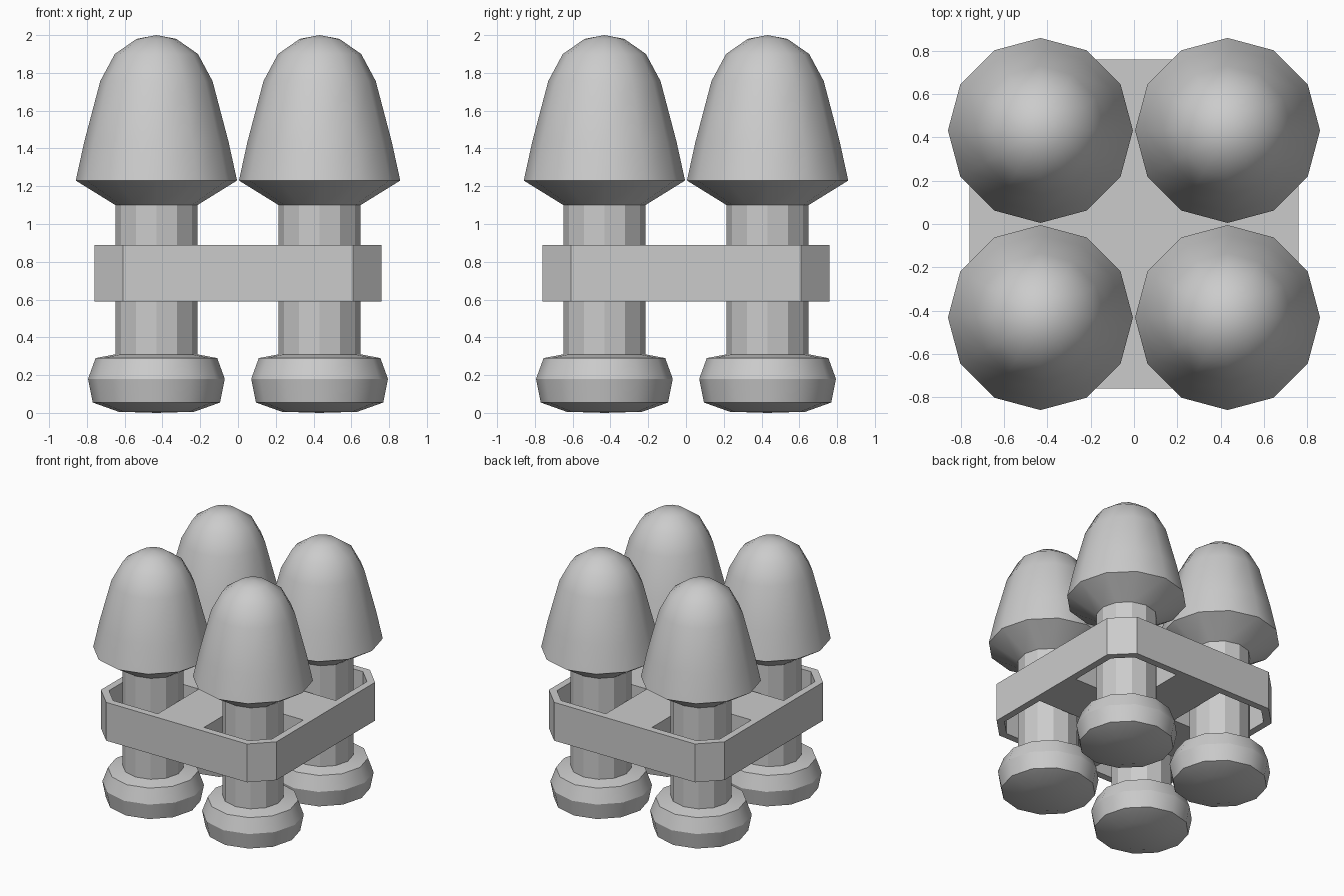
import bpy, bmesh, math

if "Cube" in bpy.data.objects:
    bpy.data.objects.remove(bpy.data.objects["Cube"])

C = 0.432      # post centre offset on both axes
SIDES = 12


def lathe(name, profile, x, y):
    """Revolve (radius, z) points, listed bottom to top, into a 12-sided solid."""
    bm = bmesh.new()
    rings = []
    for r, z in profile:
        if r == 0:
            rings.append([bm.verts.new((0, 0, z))] * SIDES)
        else:
            rings.append([bm.verts.new((r * math.cos(i * math.tau / SIDES),
                                        r * math.sin(i * math.tau / SIDES), z))
                          for i in range(SIDES)])
    for a, b in zip(rings, rings[1:]):
        for i in range(SIDES):
            j = (i + 1) % SIDES
            bm.faces.new(list(dict.fromkeys((a[i], a[j], b[j], b[i]))))
    bmesh.ops.recalc_face_normals(bm, faces=bm.faces)
    mesh = bpy.data.meshes.new(name)
    bm.to_mesh(mesh)
    bm.free()
    obj = bpy.data.objects.new(name, mesh)
    obj.location = (x, y, 0)
    bpy.context.collection.objects.link(obj)
    bpy.ops.object.select_all(action='DESELECT')
    obj.select_set(True)
    bpy.context.view_layer.objects.active = obj
    bpy.ops.object.shade_smooth_by_angle(angle=math.radians(29.7))


cap = [(0.215, 1.10), (0.427, 1.23), (0.382, 1.435), (0.297, 1.757),
       (0.22, 1.90), (0.105, 1.98), (0, 2.0)]
stem = [(0.217, 0.30), (0.217, 1.10)]
foot = [(0, 0), (0.20, 0.006), (0.337, 0.055), (0.362, 0.18),
        (0.322, 0.29), (0.217, 0.31)]

# Four posts, each one continuous foot, stem and cap
for label, sx, sy in (("front_left", -1, -1), ("front_right", 1, -1),
                      ("back_left", -1, 1), ("back_right", 1, 1)):
    lathe("post_" + label, foot + stem[1:] + cap[1:], sx * C, sy * C)

# Frame: chamfered square plate with a chamfered hole round each post
curve = bpy.data.curves.new("frame", 'CURVE')
curve.dimensions = '2D'
curve.fill_mode = 'BOTH'
curve.extrude = 0.15


def outline(points):
    spline = curve.splines.new('POLY')
    spline.points.add(len(points) - 1)
    for p, (x, y) in zip(spline.points, points):
        p.co = (x, y, 0, 1)
    spline.use_cyclic_u = True


E, K = 0.76, 0.61
outline([(K, -E), (E, -K), (E, K), (K, E), (-K, E), (-E, K), (-E, -K), (-K, -E)])
for sx in (-1, 1):
    for sy in (-1, 1):
        outline([(sx * x, sy * y) for x, y in
                 ((0.2, 0.2), (0.706, 0.2), (0.706, 0.587), (0.587, 0.706), (0.2, 0.706))])

frame = bpy.data.objects.new("frame", curve)
frame.location.z = 0.74
bpy.context.collection.objects.link(frame)
bpy.ops.object.select_all(action='DESELECT')
frame.select_set(True)
bpy.context.view_layer.objects.active = frame
bpy.ops.object.convert(target='MESH')

# Weld the frame's walls to its faces
frame = bpy.context.object
bm = bmesh.new()
bm.from_mesh(frame.data)
bmesh.ops.remove_doubles(bm, verts=bm.verts, dist=0.0005)
bmesh.ops.recalc_face_normals(bm, faces=bm.faces)
for f in bm.faces:
    f.smooth = False
bmesh.ops.dissolve_limit(bm, angle_limit=0.01, verts=bm.verts, edges=bm.edges)
bm.to_mesh(frame.data)
bm.free()
